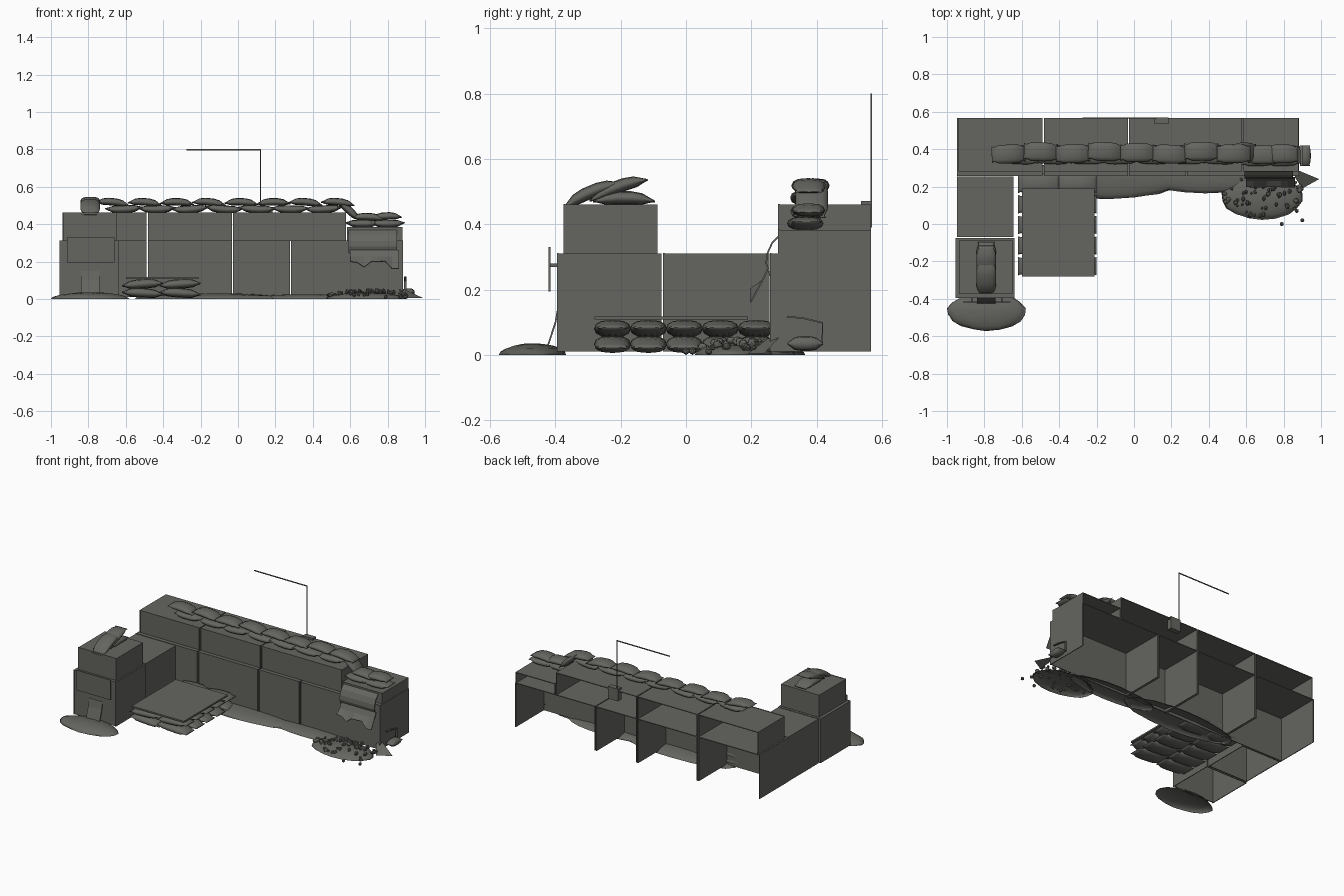
import bpy, bmesh, math, random
from mathutils import Matrix, Vector, Euler

random.seed(4)
cube = bpy.data.objects.get("Cube")
if cube:
    bpy.data.objects.remove(cube)

mat = bpy.data.materials.new("dusty_grey")
mat.use_nodes = True
GREY = (0.13, 0.13, 0.117, 1)
mat.diffuse_color = GREY
bsdf = next(n for n in mat.node_tree.nodes if n.type == 'BSDF_PRINCIPLED')
bsdf.inputs["Base Color"].default_value = GREY
bsdf.inputs["Roughness"].default_value = 0.9


def finish(name, bm, smooth=False):
    bmesh.ops.recalc_face_normals(bm, faces=bm.faces)
    for f in bm.faces:
        f.smooth = smooth
    me = bpy.data.meshes.new(name)
    bm.to_mesh(me)
    bm.free()
    me.materials.append(mat)
    ob = bpy.data.objects.new(name, me)
    bpy.context.collection.objects.link(ob)
    return ob


def add_box(bm, x0, x1, y0, y1, z0, z1):
    c = Vector((x0 + x1, y0 + y1, z0 + z1)) / 2
    m = Matrix.Translation(c) @ Matrix.Diagonal((x1 - x0, y1 - y0, z1 - z0, 1))
    bmesh.ops.create_cube(bm, size=1, matrix=m)


def box(name, *dims):
    bm = bmesh.new()
    add_box(bm, *dims)
    return finish(name, bm)


def crate(name, x0, x1, y0, y1, z0, z1, back=False):
    """Thin-walled bin, open below, optionally closed at the back."""
    t = 0.005
    bm = bmesh.new()
    add_box(bm, x0, x1, y0, y1, z1 - t, z1)
    add_box(bm, x0, x1, y0, y0 + t, z0, z1)
    for x in (x0, x1 - t):
        add_box(bm, x, x + t, y0, y1, z0, z1)
    if back:
        add_box(bm, x0, x1, y1 - t, y1, z0, z1)
    # wire edging standing slightly proud of the front and top
    for x in (x0, x1 - t):
        add_box(bm, x, x + t, y0 - 0.005, y0, z0, z1)
    add_box(bm, x0, x1, y0 - 0.005, y0, z1 - t, z1 + 0.002)
    return finish(name, bm)


# pillow profile along the bag: position, width, thickness
HALF = [(1, 0.88, 0.12), (0.86, 0.78, 0.35), (0.6, 0.96, 0.85), (0.25, 1, 1)]
BAG = [(-t, w, h) for t, w, h in HALF] + HALF[::-1]


def bag(name, loc, length=0.19, width=0.1, thick=0.045, rot=(0, 0, 0), bend=0.0):
    bm = bmesh.new()
    rings = []
    for t, w, h in BAG:
        ring = []
        for k in range(12):
            a = math.tau * k / 12
            c, s = math.cos(a), math.sin(a)
            ring.append(bm.verts.new((t * length / 2,
                                      math.copysign(abs(c) ** 0.7, c) * w * width / 2,
                                      s * h * thick / 2 - bend * t * t)))
        rings.append(ring)
    for a, b in zip(rings, rings[1:]):
        for k in range(12):
            j = (k + 1) % 12
            bm.faces.new((a[k], a[j], b[j], b[k]))
    bm.faces.new(rings[0])
    bm.faces.new(rings[-1])
    bm.transform(Matrix.Translation(loc) @ Euler(rot).to_matrix().to_4x4())
    return finish(name, bm, True)


def mound(name, x, y, rx, ry, h):
    """Low irregular dome of earth."""
    bm = bmesh.new()
    bmesh.ops.create_uvsphere(bm, u_segments=18, v_segments=10, radius=1)
    bmesh.ops.bisect_plane(bm, geom=bm.verts[:] + bm.edges[:] + bm.faces[:],
                           plane_co=(0, 0, 0), plane_no=(0, 0, 1), clear_inner=True)
    for v in bm.verts:
        k = 1 + random.uniform(-0.03, 0.03)
        v.co = (x + v.co.x * rx * k, y + v.co.y * ry * k, max(v.co.z, 0) * h * k)
    return finish(name, bm, True)


def sheet(name, profile, x0, x1, n=7, ragged=0.0):
    """Hanging cloth: a y-z profile swept along x with a ragged lower edge."""
    bm = bmesh.new()
    cols = []
    for i in range(n):
        x = x0 + (x1 - x0) * i / (n - 1)
        col = [bm.verts.new((x, y, z)) for y, z in profile]
        col[-1].co.z += random.uniform(-ragged, ragged)
        cols.append(col)
    for a, b in zip(cols, cols[1:]):
        for k in range(len(profile) - 1):
            bm.faces.new((a[k], b[k], b[k + 1], a[k + 1]))
    ob = finish(name, bm)
    mod = ob.modifiers.new("thickness", 'SOLIDIFY')
    mod.thickness = 0.005
    return ob


# long wall: lower bins, then the shallower upper tier
lower = [-0.95, -0.485, -0.03, 0.28, 0.885]
for i, (a, b) in enumerate(zip(lower, lower[1:])):
    crate(f"wall_lower_bin_{i}", a + 0.003, b - 0.003, 0.262, 0.567, 0.01, 0.31)
upper = [-0.94, -0.485, -0.03, 0.58]
for i, (a, b) in enumerate(zip(upper, upper[1:])):
    crate(f"wall_upper_bin_{i}", a + 0.003, b - 0.003, 0.287, 0.567, 0.31, 0.46)
crate("wall_end_upper_bin", 0.583, 0.88, 0.287, 0.567, 0.31, 0.382)

# side wing
crate("wing_rear_bin", -0.945, -0.645, -0.065, 0.255, 0.01, 0.31, True)
crate("wing_front_bin", -0.955, -0.64, -0.39, -0.075, 0.01, 0.31, True)
crate("wing_top_bin", -0.935, -0.65, -0.37, -0.088, 0.31, 0.46, True)

# two layers of bags along the wall top
for i in range(7):
    bag(f"wall_bag_low_{i}", (-0.61 + i * 0.178, 0.37, 0.479), 0.2, 0.1, 0.042,
        (0, random.uniform(-0.08, 0.08), random.uniform(-0.05, 0.05)), -0.008)
for i in range(8):
    bag(f"wall_bag_high_{i}", (-0.67 + i * 0.172, 0.38 + random.uniform(-0.01, 0.01), 0.52),
        0.18, 0.1, 0.04, (0, random.uniform(-0.12, 0.12), random.uniform(-0.06, 0.06)), 0.012)
bag("slumped_bag", (0.59, 0.385, 0.478), 0.17, 0.1, 0.04, (0, 0.75, 0))
for i, x in enumerate((0.665, 0.80)):
    bag(f"end_bag_low_{i}", (x, 0.365, 0.402), 0.18, 0.11, 0.042, (0, 0, 0.04), -0.006)
bag("end_bag_high_0", (0.70, 0.37, 0.44), 0.18, 0.1, 0.04, (0, 0.06, 0), 0.01)
bag("end_bag_high_1", (0.79, 0.375, 0.444), 0.17, 0.1, 0.04, (0, -0.06, 0), 0.012)

# bags on the wing, lying front to back
for i, (y, z, tilt) in enumerate([(-0.19, 0.482, 0), (-0.29, 0.5, 0.4), (-0.21, 0.515, 0.35)]):
    bag(f"wing_bag_{i}", (-0.79, y, z), 0.19, 0.105, 0.04, (0, -tilt, math.pi / 2), 0.012)

# low platform: board over stacked bags
box("platform_board", -0.6, -0.21, -0.28, 0.19, 0.108, 0.118)
for layer in range(2):
    for row in range(5):
        for col in range(2):
            bag(f"platform_bag_{layer}_{row}_{col}",
                (-0.51 + col * 0.2, -0.225 + row * 0.11, 0.033 + layer * 0.048),
                0.22, 0.112, 0.05, (0, 0.06 - 0.12 * layer, 0), 0.004)

# earth banked against the walls
mound("wing_earth", -0.79, -0.468, 0.21, 0.102, 0.035)
mound("wall_earth_left", -0.14, 0.25, 0.42, 0.115, 0.03)
mound("wall_earth_right", 0.38, 0.25, 0.32, 0.085, 0.025)
mound("rubble_earth", 0.685, 0.145, 0.215, 0.12, 0.035)

# scattered stones
bm = bmesh.new()
for i in range(60):
    a, r = random.uniform(0, math.tau), random.random() ** 0.6
    x, y = 0.7 + math.cos(a) * r * 0.22, 0.15 + math.sin(a) * r * 0.11
    size = random.uniform(0.007, 0.016)
    m = Matrix.Translation((x, y, 0.04 - 0.025 * r * r + 0.005))
    m = m @ Euler((a, r * 3, a)).to_matrix().to_4x4() @ Matrix.Diagonal((1.2, 1, 0.7, 1))
    bmesh.ops.create_icosphere(bm, subdivisions=1, radius=size, matrix=m)
for x, y in ((0.79, 0.0), (0.9, 0.02), (0.87, 0.07)):
    bmesh.ops.create_icosphere(bm, subdivisions=1, radius=0.012,
                               matrix=Matrix.Translation((x, y, 0.012)))
finish("rubble_stones", bm)

# torn liner bulging from the damaged end
sheet("bulging_liner", [(0.287, 0.37), (0.262, 0.345), (0.246, 0.31), (0.243, 0.28), (0.257, 0.24)],
      0.59, 0.85)
sheet("torn_flap", [(0.252, 0.26), (0.235, 0.225), (0.2, 0.18)], 0.6, 0.86, 8, 0.02)
bag("fallen_bag", (0.915, 0.365, 0.035), 0.11, 0.06, 0.045, (0, 0, math.pi / 2))
sheet("end_cloth", [(0.31, 0.12), (0.36, 0.115), (0.42, 0.1), (0.42, 0.03)], 0.888, 0.9, 3)
bm = bmesh.new()
corners = [bm.verts.new(p) for p in ((0.87, 0.29, 0.06), (0.99, 0.24, 0.005),
                                     (0.9, 0.19, 0.005), (0.86, 0.25, 0.05))]
bm.faces.new(corners)
finish("cloth_scrap", bm)

# plates on the wing front
box("wing_board", -0.915, -0.66, -0.421, -0.415, 0.195, 0.33)
for x in (-0.87, -0.71):
    box("board_bracket", x, x + 0.01, -0.416, -0.388, 0.27, 0.28)
sheet("leaning_flap", [(-0.393, 0.15), (-0.402, 0.1), (-0.425, 0.03)], -0.84, -0.74, 4)

# aerial with its box
box("aerial_box", 0.11, 0.185, 0.535, 0.57, 0.39, 0.472)
box("aerial_mast", 0.117, 0.123, 0.564, 0.57, 0.46, 0.8)
box("aerial_boom", -0.275, 0.123, 0.565, 0.57, 0.795, 0.801)
